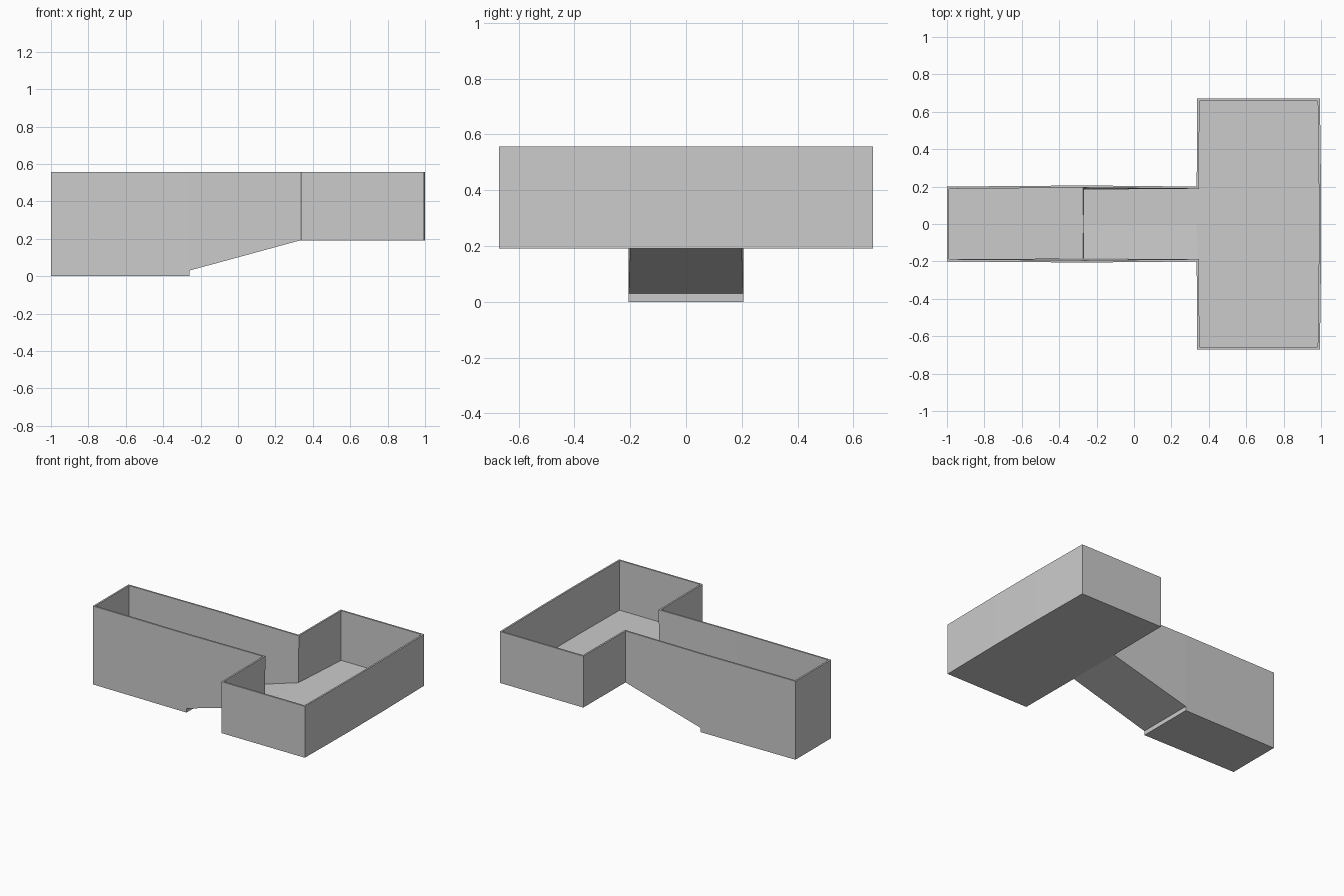
import bpy, bmesh

if "Cube" in bpy.data.objects:
    bpy.data.objects.remove(bpy.data.objects["Cube"])

TOP = 0.557      # rim height
WALL = 0.012     # shell thickness

# Half outline of the pool bottom (y >= 0): deep end, step, ramp, wide shallow basin
outline = [(-1, 0.20, 0), (-0.26, 0.206, 0), (-0.26, 0.206, 0.03),
           (0.335, 0.20, 0.192), (0.338, 0.67, 0.192),
           (0.994, 0.67, 0.192), (1.0, 0.20, 0.192)]

bm = bmesh.new()
low = [bm.verts.new(p) for p in outline]
mid = {i: bm.verts.new((outline[i][0], 0, outline[i][2])) for i in (0, 1, 2, 3, 6)}
rim = {i: bm.verts.new((outline[i][0], outline[i][1], TOP)) for i in (0, 1, 3, 4, 5, 6)}
rim_start = bm.verts.new((-1, 0, TOP))
rim_end = bm.verts.new((1.0, 0, TOP))

# Floors: deep floor, step, ramp, then basin floor
for i in range(3):
    bm.faces.new((mid[i], low[i], low[i + 1], mid[i + 1]))
bm.faces.new((mid[3], low[3], low[4], low[5], low[6], mid[6]))

# Walls: the deep wall also takes in the step corner
bm.faces.new((low[0], rim[0], rim[1], low[2], low[1]))
bm.faces.new((low[2], rim[1], rim[3], low[3]))
for i in (3, 4, 5):
    bm.faces.new((low[i], rim[i], rim[i + 1], low[i + 1]))

# End walls at both ends
bm.faces.new((mid[0], rim_start, rim[0], low[0]))
bm.faces.new((low[6], rim[6], rim_end, mid[6]))

# Make every face point outward (the floor must face down)
bm.normal_update()
bmesh.ops.recalc_face_normals(bm, faces=bm.faces[:])
bm.faces.ensure_lookup_table()
if bm.faces[0].normal.z > 0:
    bmesh.ops.reverse_faces(bm, faces=bm.faces[:])

mesh = bpy.data.meshes.new("pool_shell")
bm.to_mesh(mesh)
bm.free()
shell = bpy.data.objects.new("pool_shell", mesh)
bpy.context.collection.objects.link(shell)

# Mirror to the other side, then thicken inward
mirror = shell.modifiers.new("mirror", 'MIRROR')
mirror.use_axis = (False, True, False)
mirror.use_clip = True
mirror.merge_threshold = 0.001
thick = shell.modifiers.new("thickness", 'SOLIDIFY')
thick.thickness = WALL
thick.offset = -1
thick.use_even_offset = True
